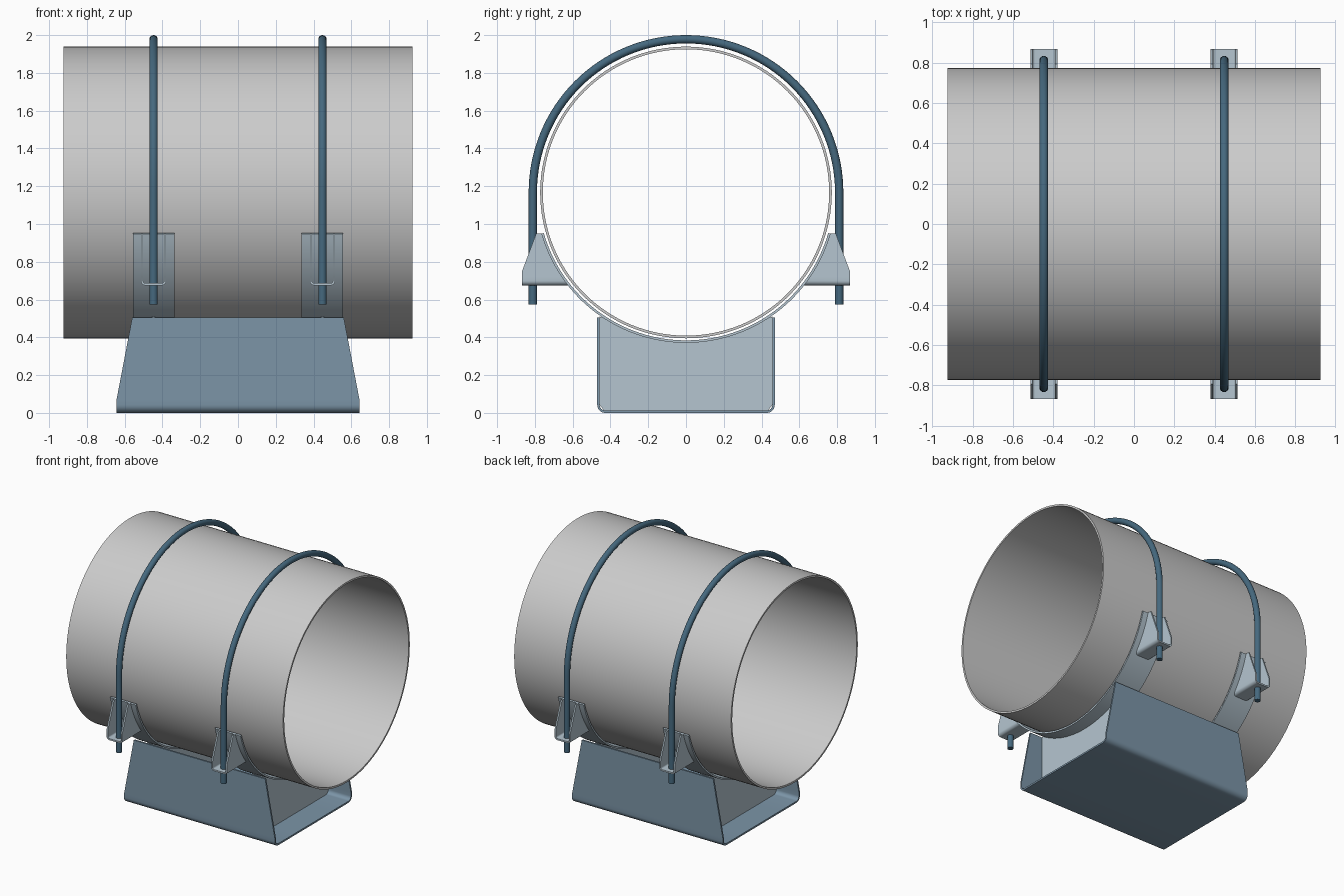
import bpy, bmesh, math

if "Cube" in bpy.data.objects:
    bpy.data.objects.remove(bpy.data.objects["Cube"])

ZC = 1.167          # pipe axis height
PIPE_R = 0.772
BAND_IN, BAND_OUT = 0.783, 0.796
CLAMP_X = 0.447


def material(name, rgb):
    m = bpy.data.materials.new(name)
    m.diffuse_color = (*rgb, 1)
    m.use_nodes = True
    m.node_tree.nodes["Principled BSDF"].inputs["Base Color"].default_value = m.diffuse_color
    return m


SLATE = material("slate", (0.20, 0.30, 0.39))
STEEL = material("light_steel", (0.46, 0.56, 0.63))
BOLT = material("dark_bolt", (0.06, 0.14, 0.21))


def finish(bm, name, mat=None):
    bmesh.ops.recalc_face_normals(bm, faces=bm.faces)
    me = bpy.data.meshes.new(name)
    bm.to_mesh(me)
    bm.free()
    ob = bpy.data.objects.new(name, me)
    bpy.context.collection.objects.link(ob)
    if mat:
        me.materials.append(mat)
    smooth(ob)
    return ob


def smooth(ob):
    bpy.ops.object.select_all(action='DESELECT')
    ob.select_set(True)
    bpy.context.view_layer.objects.active = ob
    bpy.ops.object.shade_smooth_by_angle(angle=math.radians(30))


def strip_solid(name, rings, closed, mat=None):
    """Skin a row of four-cornered sections into a solid."""
    bm = bmesh.new()
    vs = [[bm.verts.new(p) for p in ring] for ring in rings]
    n = len(vs)
    for i in range(n if closed else n - 1):
        a, b = vs[i], vs[(i + 1) % n]
        for k in range(4):
            bm.faces.new((a[k], a[(k + 1) % 4], b[(k + 1) % 4], b[k]))
    if not closed:
        bm.faces.new(vs[0])
        bm.faces.new(vs[-1])
    return finish(bm, name, mat)


def arc_sleeve(name, x0, x1, r0, r1, a0, a1, n, closed, mat=None):
    rings = []
    for i in range(n if closed else n + 1):
        a = a0 + (a1 - a0) * i / n
        c, s = math.cos(a), math.sin(a)
        rings.append([(x, r * c, ZC + r * s)
                      for x, r in ((x0, r0), (x1, r0), (x1, r1), (x0, r1))])
    return strip_solid(name, rings, closed, mat)


def u_path(half, z0, levels, r, n=6):
    """Open U outline with rounded lower corners; levels run upward."""
    right = [(half - r + r * math.sin(i * math.pi / 2 / n),
              z0 + r - r * math.cos(i * math.pi / 2 / n)) for i in range(n + 1)]
    right += [(half, z) for z in levels]
    # extra points along the floor let it follow curved ends
    floor = [((half - r) * t, z0) for t in (-0.5, 0, 0.5)]
    return [(-u, z) for u, z in reversed(right)] + floor + right


# Pipe
arc_sleeve("pipe", -0.925, 0.925, 0.758, PIPE_R, 0, 2 * math.pi, 128, True)

# Folded base channel with tapering ends
def base_half(z):
    return 0.643 if z <= 0.07 else 0.643 + (0.56 - 0.643) * (z - 0.07) / 0.435

T = 0.013
rings = []
for (yo, zo), (yi, zi) in zip(u_path(0.47, 0, (0.07, 0.505), 0.042),
                              u_path(0.47 - T, T, (0.07, 0.505), 0.042 - T)):
    ho, hi = base_half(zo), base_half(zi)
    rings.append([(-ho, yo, zo), (ho, yo, zo), (hi, yi, zi), (-hi, yi, zi)])
strip_solid("base_channel", rings, False, SLATE)


def lug_outer(z):
    return 0.868 if z <= 0.75 else 0.868 - 0.075 * (z - 0.75) / 0.20


def lug_inner(z):
    return math.sqrt((BAND_OUT - 0.002) ** 2 - (z - ZC) ** 2)


for side, cx in (("left", -CLAMP_X), ("right", CLAMP_X)):
    # Curved saddle band under the pipe
    end = math.asin(0.217 / 0.789)
    arc_sleeve("saddle_band_" + side, cx - 0.11, cx + 0.11, BAND_IN, BAND_OUT,
               math.pi + end, 2 * math.pi - end, 64, False, STEEL)

    # Web plate with a curved top edge
    rings = []
    for i in range(41):
        y = -0.457 + 0.914 * i / 40
        top = min(0.51, ZC - math.sqrt((BAND_OUT - 0.002) ** 2 - y * y))
        edge = max(0, abs(y) - 0.428)
        bottom = T + (0.029 - math.sqrt(max(0, 0.029 ** 2 - edge ** 2)))
        rings.append([(cx - 0.007, y, bottom), (cx + 0.007, y, bottom),
                      (cx + 0.007, y, top), (cx - 0.007, y, top)])
    strip_solid("web_plate_" + side, rings, False, STEEL)

    # U-shaped bolt lugs welded to both band ends
    levels = (0.72, 0.75, 0.79, 0.83, 0.87, 0.91, 0.95)
    for label, s in (("front", -1), ("back", 1)):
        rings = []
        for (xo, zo), (xi, zi) in zip(u_path(0.067, 0.675, levels, 0.024),
                                      u_path(0.055, 0.687, levels, 0.012)):
            rings.append([(cx + xo, s * lug_inner(zo), zo),
                          (cx + xo, s * lug_outer(zo), zo),
                          (cx + xi, s * lug_outer(zi), zi),
                          (cx + xi, s * lug_inner(zi), zi)])
        strip_solid("bolt_lug_%s_%s" % (label, side), rings, False, STEEL)

    # U-bolt over the pipe
    R = 0.811
    path = [(R, 0.575)]
    path += [(R * math.cos(i * math.pi / 64), ZC + R * math.sin(i * math.pi / 64))
             for i in range(65)]
    path += [(-R, 0.575)]
    cu = bpy.data.curves.new("u_bolt_" + side, 'CURVE')
    cu.dimensions = '3D'
    cu.bevel_depth = 0.022
    cu.bevel_resolution = 6
    cu.use_fill_caps = True
    sp = cu.splines.new('POLY')
    sp.points.add(len(path) - 1)
    for p, (y, z) in zip(sp.points, path):
        p.co = (cx, y, z, 1)
    cu.materials.append(BOLT)
    ob = bpy.data.objects.new("u_bolt_" + side, cu)
    bpy.context.collection.objects.link(ob)
    bpy.ops.object.select_all(action='DESELECT')
    ob.select_set(True)
    bpy.context.view_layer.objects.active = ob
    bpy.ops.object.convert(target='MESH')
    smooth(bpy.context.view_layer.objects.active)
